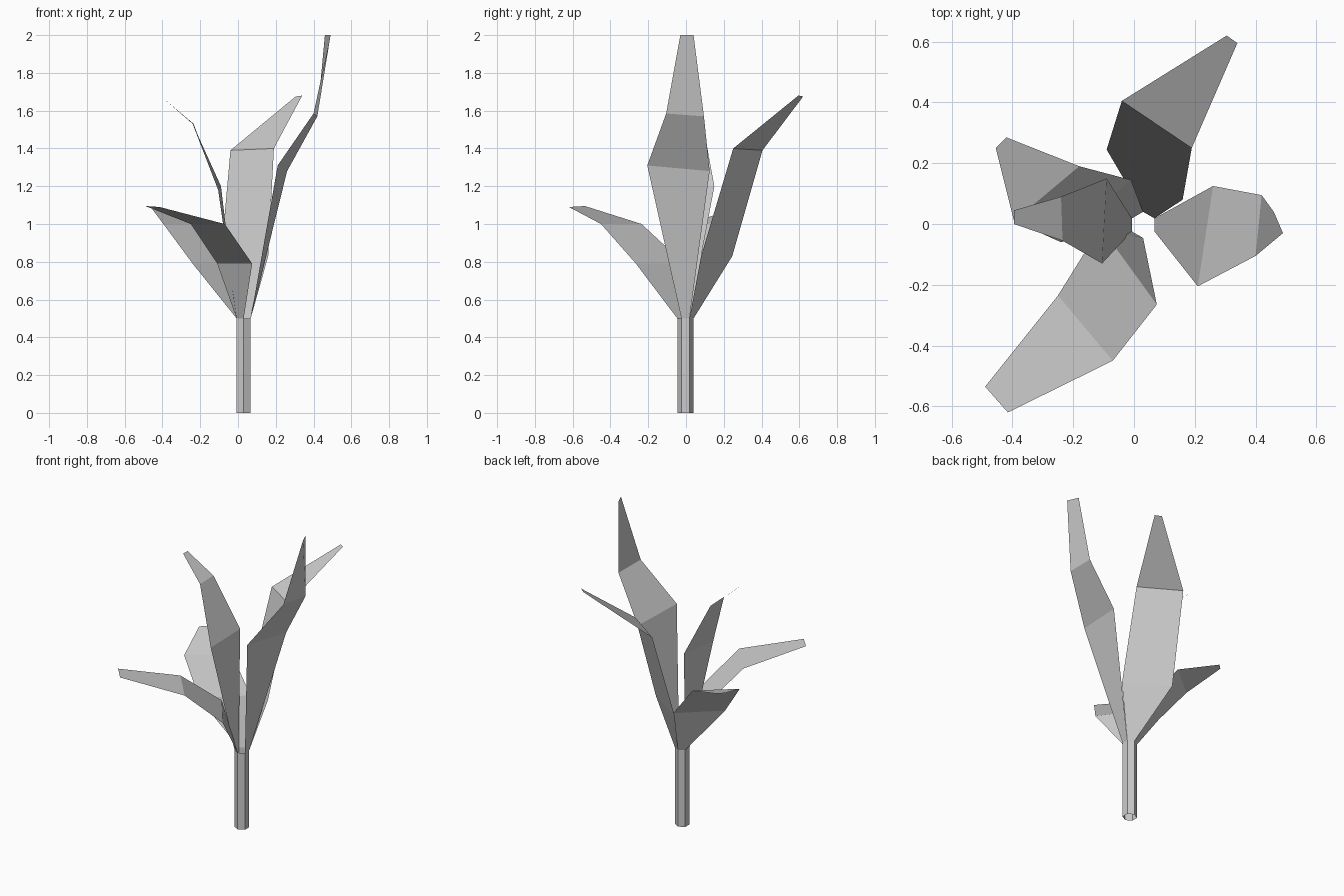
import bpy
from math import radians, cos, sin

CX, CY, R, TOP = 0.03, -0.003, 0.043, 0.5


def rim(angle, z):
    a = radians(angle)
    return (CX + R * cos(a), CY + R * sin(a), z)


def make(name, verts, faces):
    mesh = bpy.data.meshes.new(name)
    mesh.from_pydata(verts, [], faces)
    mesh.update()
    obj = bpy.data.objects.new(name, mesh)
    bpy.context.collection.objects.link(obj)
    return obj


# Stalk: open six-sided tube
angles = [30 + 60 * i for i in range(6)]
make("stalk",
     [rim(a, 0) for a in angles] + [rim(a, TOP) for a in angles],
     [(i, (i + 1) % 6, (i + 1) % 6 + 6, i + 6) for i in range(6)])


# Leaves: a strip of quads growing out of one stalk side
def leaf(name, facing, rows):
    verts = [rim(facing + 30, TOP), rim(facing - 30, TOP)]
    for left, right in rows:
        verts += [left, right]
    make(name, verts,
         [(2 * i, 2 * i + 1, 2 * i + 3, 2 * i + 2) for i in range(len(rows))])


leaf("right_leaf", 0, [
    ((0.26, 0.125, 1.28), (0.21, -0.205, 1.31)),
    ((0.42, 0.095, 1.57), (0.40, -0.105, 1.585)),
    ((0.46, 0.04, 2.0), (0.49, -0.03, 2.0))])
leaf("back_leaf", 60, [
    ((-0.09, 0.245, 0.83), (0.16, 0.08, 0.83)),
    ((-0.04, 0.405, 1.39), (0.19, 0.25, 1.40)),
    ((0.305, 0.62, 1.675), (0.34, 0.595, 1.68))])
leaf("back_left_leaf", 120, [
    ((-0.24, -0.06, 0.79), (-0.01, 0.145, 0.79)),
    ((-0.395, 0.01, 1.0), (-0.18, 0.19, 1.0)),
    ((-0.455, 0.25, 1.08), (-0.42, 0.285, 1.08))])
leaf("left_leaf", 180, [
    ((-0.105, -0.13, 1.18), (-0.09, 0.15, 1.20)),
    ((-0.235, -0.055, 1.53), (-0.24, 0.09, 1.53)),
    ((-0.395, 0.0, 1.665), (-0.395, 0.045, 1.665))])
leaf("front_leaf", 240, [
    ((0.075, -0.265, 0.79), (-0.11, -0.01, 0.79)),
    ((-0.07, -0.45, 1.0), (-0.25, -0.235, 1.0)),
    ((-0.415, -0.62, 1.09), (-0.49, -0.535, 1.095))])
